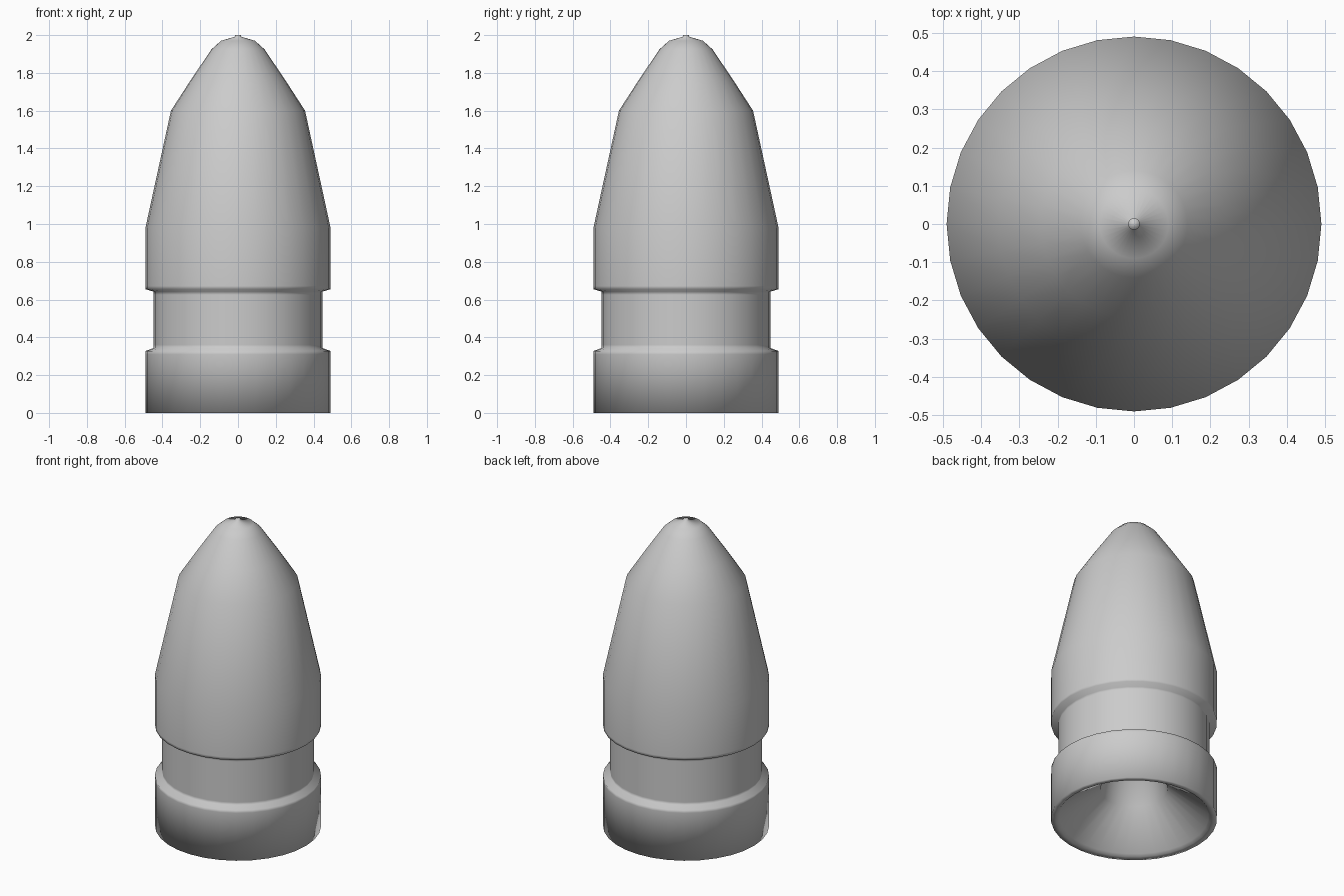
import bpy, bmesh, math

if "Cube" in bpy.data.objects:
    bpy.data.objects.remove(bpy.data.objects["Cube"])

SIDES = 32

# Half profile (radius, height): cavity, rim, groove, nose, tip button
PROFILE = [
    (0.16, 0.50), (0.20, 0.20), (0.44, 0.015), (0.455, 0.0), (0.49, 0.0),
    (0.49, 0.31), (0.49, 0.328), (0.447, 0.343), (0.447, 0.36),
    (0.447, 0.625), (0.447, 0.642), (0.49, 0.655), (0.49, 0.672),
    (0.49, 0.98), (0.355, 1.60), (0.245, 1.77), (0.14, 1.925),
    (0.09, 1.97), (0.015, 1.992), (0.015, 2.0),
]


def lathe(name, profile):
    bm = bmesh.new()
    rings = []
    for r, z in profile:
        rings.append([bm.verts.new((r * math.cos(math.tau * i / SIDES),
                                    r * math.sin(math.tau * i / SIDES), z))
                      for i in range(SIDES)])
    for a, b in zip(rings, rings[1:]):
        for i in range(SIDES):
            j = (i + 1) % SIDES
            bm.faces.new((a[i], a[j], b[j], b[i]))
    # Cavity ceiling and nose tip
    bm.faces.new(rings[0][::-1])
    bm.faces.new(rings[-1])
    bmesh.ops.recalc_face_normals(bm, faces=bm.faces)
    mesh = bpy.data.meshes.new(name)
    bm.to_mesh(mesh)
    bm.free()
    obj = bpy.data.objects.new(name, mesh)
    bpy.context.collection.objects.link(obj)
    return obj


body = lathe("hollow_base_slug", PROFILE)
bpy.context.view_layer.objects.active = body
body.select_set(True)
bpy.ops.object.shade_smooth()
